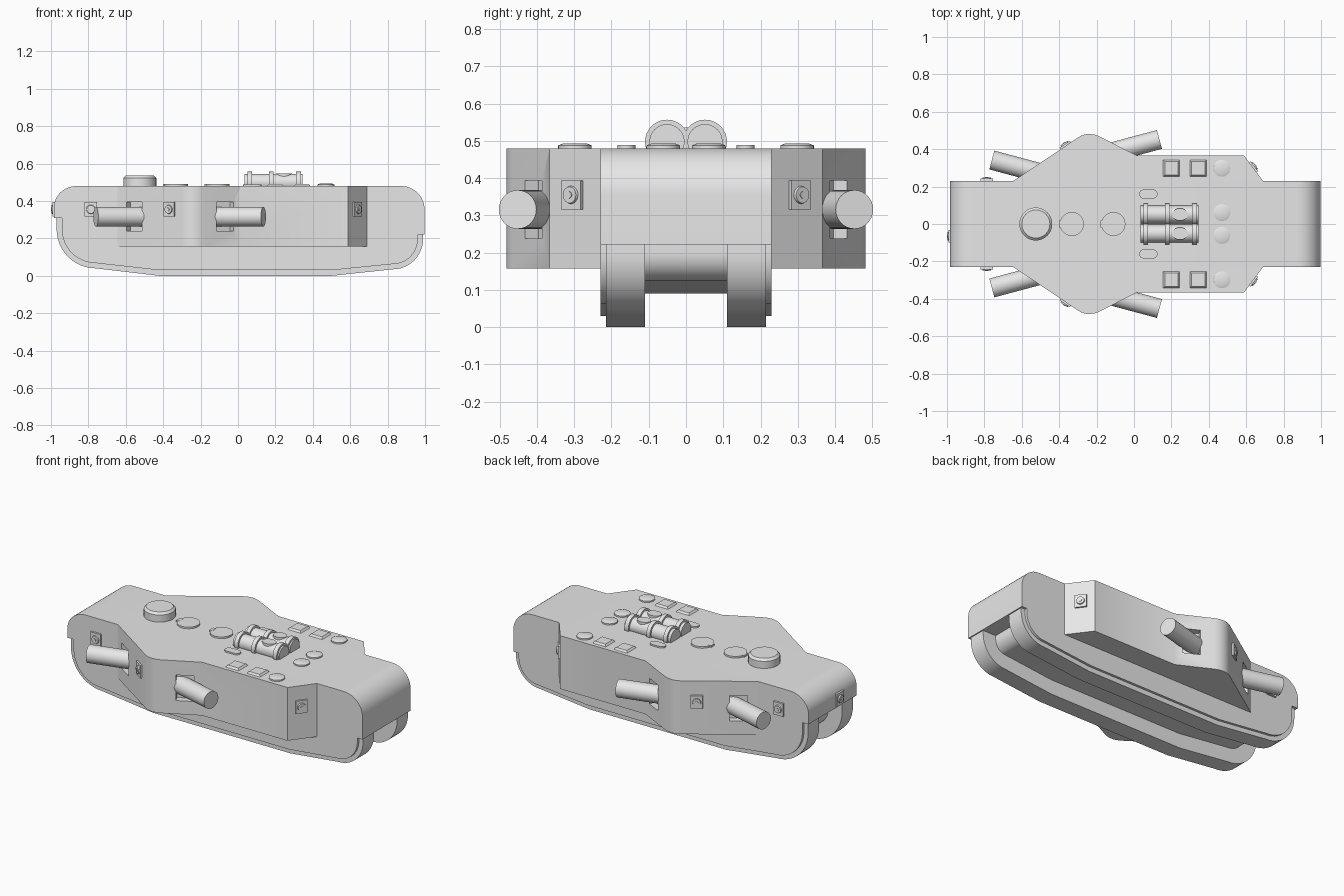
import bpy, bmesh, math
from mathutils import Vector, Matrix

cube = bpy.data.objects.get("Cube")
if cube:
    bpy.data.objects.remove(cube, do_unlink=True)

grey = bpy.data.materials.new("plain_grey")
grey.use_nodes = True
grey.diffuse_color = (0.8, 0.8, 0.8, 1)
grey.node_tree.nodes["Principled BSDF"].inputs["Base Color"].default_value = (0.8, 0.8, 0.8, 1)


def finish(name, bm, smooth=True):
    bmesh.ops.recalc_face_normals(bm, faces=bm.faces)
    mesh = bpy.data.meshes.new(name)
    bm.to_mesh(mesh)
    bm.free()
    mesh.materials.append(grey)
    ob = bpy.data.objects.new(name, mesh)
    bpy.context.collection.objects.link(ob)
    if smooth:
        bpy.ops.object.select_all(action='DESELECT')
        ob.select_set(True)
        bpy.context.view_layer.objects.active = ob
        bpy.ops.object.shade_smooth_by_angle(angle=math.radians(30))
    return ob


def prism(name, pts, lo, hi, axis):
    """Extrude a flat outline between two values along y or z."""
    bm = bmesh.new()
    place = (lambda a, b: (a, lo, b)) if axis == 'y' else (lambda a, b: (a, b, lo))
    face = bm.faces.new([bm.verts.new(place(a, b)) for a, b in pts])
    moved = bmesh.ops.extrude_face_region(bm, geom=[face])["geom"]
    shift = Vector((0, hi - lo, 0)) if axis == 'y' else Vector((0, 0, hi - lo))
    bmesh.ops.translate(bm, vec=shift, verts=[v for v in moved if isinstance(v, bmesh.types.BMVert)])
    return finish(name, bm)


def cyl(name, base, direction, depth, r1, r2=None, stretch=1, segs=32):
    """Cylinder or cone frustum growing from base along direction."""
    bm = bmesh.new()
    bmesh.ops.create_cone(bm, cap_ends=True, segments=segs, radius1=r1,
                          radius2=r1 if r2 is None else r2, depth=depth)
    d = Vector(direction).normalized()
    turn = d.to_track_quat('Z', 'Y').to_matrix().to_4x4()
    mat = Matrix.Translation(Vector(base) + d * depth / 2) @ turn @ Matrix.Diagonal((1, stretch, 1, 1))
    bmesh.ops.transform(bm, matrix=mat, verts=bm.verts)
    return finish(name, bm)


def box(name, centre, size, normal=(1, 0)):
    """Box whose local x axis points along a horizontal normal."""
    bm = bmesh.new()
    bmesh.ops.create_cube(bm, size=1)
    mat = (Matrix.Translation(centre) @ Matrix.Rotation(math.atan2(normal[1], normal[0]), 4, 'Z')
           @ Matrix.Diagonal((*size, 1)))
    bmesh.ops.transform(bm, matrix=mat, verts=bm.verts)
    return finish(name, bm, False)


def arc(cx, cz, rx, rz, start, end, n=12):
    angles = [math.radians(start + (end - start) * i / n) for i in range(n + 1)]
    return [(cx + rx * math.cos(a), cz + rz * math.sin(a)) for a in angles]


# Side profiles of the hull, tracks and belly
def underside(inset, z):
    front = arc(-0.76, 0.25, 0.21 - inset, 0.21 - inset, 180, 270)
    rear = arc(0.83, 0.2, 0.16 - inset, 0.165 - inset, 270, 360)
    return front + [(-0.42, z), (0.5, z)] + rear


TOP = ([(0.985, 0.222), (0.997, 0.222)] + arc(0.872, 0.355, 0.125, 0.125, 0, 90)
       + arc(-0.86, 0.37, 0.123, 0.11, 90, 180) + [(-0.983, 0.31)])


def hull_profile(inset, z):
    low = underside(inset, z)
    return [(low[0][0], 0.31)] + low + [(low[-1][0], 0.222)] + TOP


prism("hull", hull_profile(0.09, 0.09), -0.215, 0.215, 'y')
for s, side in ((1, "left"), (-1, "right")):
    prism(side + "_skirt", hull_profile(0.028, 0.03), s * 0.215, s * 0.23, 'y')
    low = underside(0, 0)
    prism(side + "_track", [(low[0][0], 0.31)] + low + [(low[-1][0], 0.222)],
          s * 0.11, s * 0.215, 'y')


# Square port with a round boss, set on a wall
def port(name, x, y, normal, z=0.355):
    n = Vector((*normal, 0)).normalized()
    p = Vector((x, y, z))
    box(name + "_plate", p, (0.02, 0.066, 0.078), normal)
    cyl(name + "_boss", p, n, 0.017, 0.027, 0.022, segs=20)
    cyl(name + "_peephole", p, n, 0.02, 0.009, segs=12)


def bulge(n=10):
    a, c, b = Vector((-0.3, 0.462)), Vector((-0.245, 0.499)), Vector((-0.18, 0.466))
    return [tuple(a * (1 - t) ** 2 + c * 2 * t * (1 - t) + b * t * t)
            for t in (i / n for i in range(n + 1))]


# Side sponsons with recessed gun openings, guns and ports
outline = [(-0.645, 0.23)] + bulge() + [(0.015, 0.366), (0.588, 0.366), (0.69, 0.23)]
front_n, rear_n, tail_n = (-0.558, 0.83), (0.454, 0.89), (0.8, 0.6)
for s, side in ((1, "left"), (-1, "right")):
    sponson = prism(side + "_sponson", [(x, s * y) for x, y in outline], 0.157, 0.48, 'z')
    for label, x, y, n in (("front", -0.555, 0.291, front_n), ("rear", -0.07, 0.409, rear_n)):
        cutter = box(f"{side}_{label}_cutter", (x, s * y, 0.316), (0.08, 0.1, 0.155), (n[0], s * n[1]))
        cutter.hide_render = True
        cut = sponson.modifiers.new(label + "_opening", 'BOOLEAN')
        cut.object = cutter
        cut.operation = 'DIFFERENCE'
        cut.solver = 'EXACT'
        bpy.context.view_layer.objects.active = sponson
        bpy.ops.object.modifier_apply(modifier=cut.name)
        bpy.data.objects.remove(cutter, do_unlink=True)
    lean = math.radians(15)
    for label, x, y, d in (("front", -0.76, 0.342, 1), ("rear", 0.136, 0.452, -1)):
        cyl(f"{side}_{label}_gun", (x, s * y, 0.316),
            (d * math.cos(lean), -s * math.sin(lean), 0), 0.3, 0.052)
    port(side + "_bow_port", -0.787, s * 0.232, (0, s))
    port(side + "_sponson_port", -0.365, s * 0.418, (front_n[0], s * front_n[1]))
    port(side + "_tail_port", 0.635, s * 0.303, (tail_n[0], s * tail_n[1]))
port("nose_port", -0.981, -0.065, (-1, 0))

# Roof cupola and hatches
UP = (0, 0, 1)
ROOF = 0.478
cyl("cupola", (-0.525, 0, ROOF), UP, 0.045, 0.088, segs=40)
cyl("cupola_rim", (-0.525, 0, ROOF + 0.045), UP, 0.013, 0.088, 0.075, segs=40)
for label, x in (("front", -0.332), ("rear", -0.11)):
    cyl(label + "_hatch", (x, 0, ROOF), UP, 0.012, 0.064)
    box(label + "_hatch_hinge", (x - 0.06, 0, ROOF + 0.006), (0.02, 0.036, 0.014))

# Roof fittings repeated on both sides
for s, side in ((1, "left"), (-1, "right")):
    for label, x in (("front", 0.2), ("rear", 0.343)):
        bm = bmesh.new()
        bmesh.ops.create_cone(bm, cap_ends=True, segments=4, radius1=0.064, radius2=0.05, depth=0.012)
        bmesh.ops.rotate(bm, matrix=Matrix.Rotation(math.pi / 4, 3, 'Z'), verts=bm.verts)
        bmesh.ops.translate(bm, vec=(x, s * 0.298, ROOF + 0.007), verts=bm.verts)
        finish(f"{side}_{label}_roof_panel", bm, False)
    for label, y in (("outer", 0.298), ("inner", 0.061)):
        cyl(f"{side}_{label}_cap", (0.47, s * y, ROOF), UP, 0.01, 0.045)
        cyl(f"{side}_{label}_cap_top", (0.47, s * y, ROOF + 0.01), UP, 0.005, 0.045, 0.032)
    slot = arc(0.102, s * 0.16, 0.024, 0.024, -90, 90) + arc(0.052, s * 0.16, 0.024, 0.024, 90, 270)
    prism(side + "_roof_slot", slot, ROOF, 0.489, 'z')

    # Silencer drums with clamp bands
    y, z = s * 0.051, 0.498
    cyl(side + "_silencer", (0.035, y, z), (1, 0, 0), 0.31, 0.047)
    for i, (x, w) in enumerate(((0.052, 0.024), (0.165, 0.024), (0.31, 0.026))):
        cyl(f"{side}_silencer_band_{i + 1}", (x, y, z), (1, 0, 0), w, 0.059)
    cyl(side + "_silencer_cap", (0.246, y, z), UP, 0.05, 0.042, stretch=0.78)
